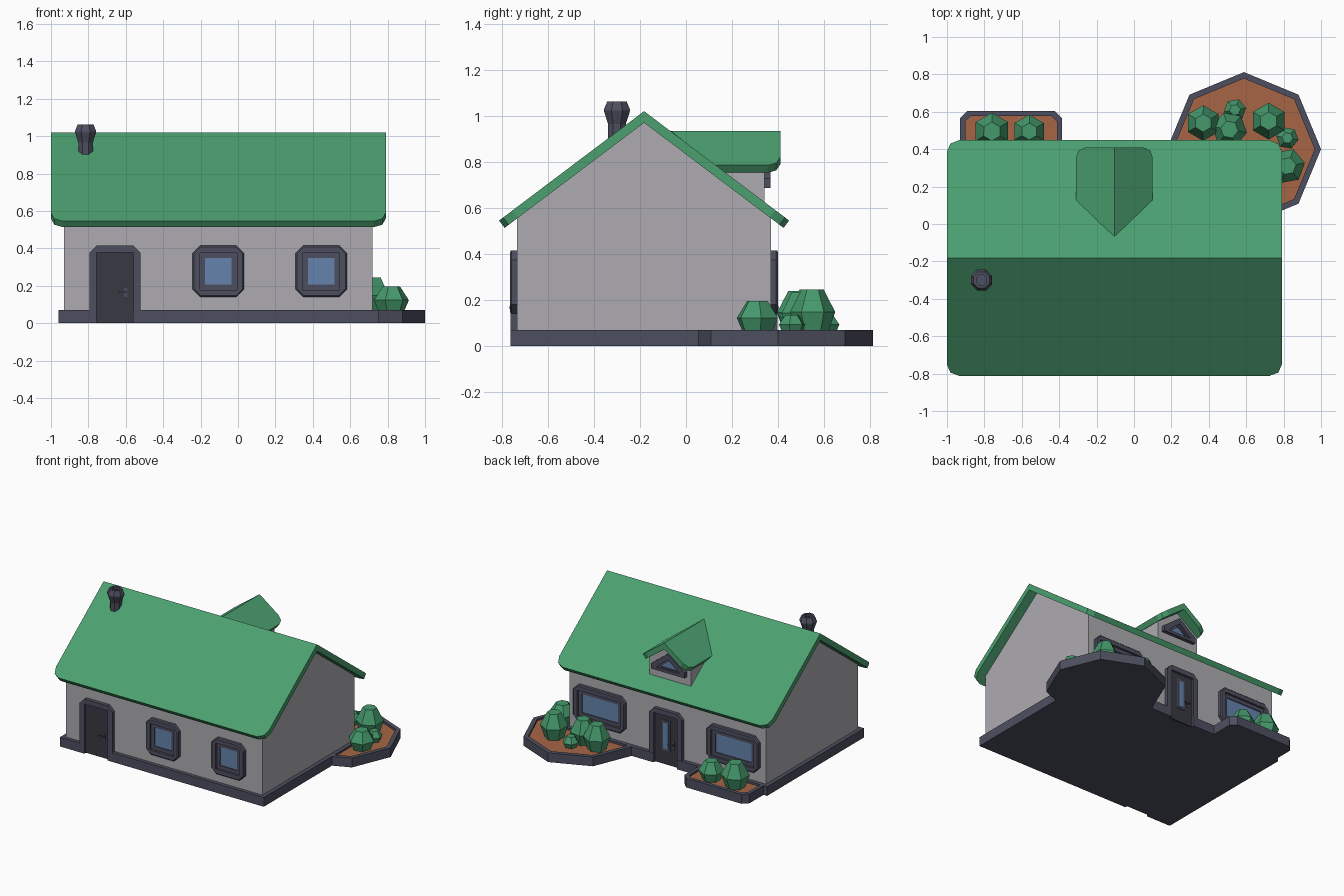
import bpy, bmesh, math
from mathutils import Vector

if "Cube" in bpy.data.objects:
    bpy.data.objects.remove(bpy.data.objects["Cube"])


def material(name, rgb):
    m = bpy.data.materials.new(name)
    m.diffuse_color = (*rgb, 1)
    m.use_nodes = True
    m.node_tree.nodes["Principled BSDF"].inputs["Base Color"].default_value = m.diffuse_color
    return m


WALL = material("plaster", (0.42, 0.41, 0.44))
ROOF = material("roof_green", (0.07, 0.35, 0.16))
TRIM = material("dark_trim", (0.075, 0.078, 0.115))
DOOR = material("door_dark", (0.04, 0.04, 0.055))
GLASS = material("glass_blue", (0.13, 0.23, 0.42))
SOIL = material("soil_brown", (0.38, 0.13, 0.06))
BUSH = material("leaf_green", (0.06, 0.32, 0.15))


def finish(name, bm, mat):
    bmesh.ops.remove_doubles(bm, verts=bm.verts, dist=0.0003)
    bmesh.ops.recalc_face_normals(bm, faces=bm.faces)
    me = bpy.data.meshes.new(name)
    bm.to_mesh(me)
    bm.free()
    me.materials.append(mat)
    ob = bpy.data.objects.new(name, me)
    bpy.context.collection.objects.link(ob)
    return ob


def loft(name, mat, loops, caps=True):
    """Bridge a stack of equally long closed loops, optionally capped."""
    bm = bmesh.new()
    rows = [[bm.verts.new(p) for p in loop] for loop in loops]
    n = len(rows[0])
    for a, b in zip(rows, rows[1:]):
        for i in range(n):
            bm.faces.new((a[i], a[(i + 1) % n], b[(i + 1) % n], b[i]))
    if caps:
        bm.faces.new(rows[0])
        bm.faces.new(rows[-1])
    return finish(name, bm, mat)


def at_z(pts, z):
    return [Vector((x, y, z)) for x, y in pts]


def ngon(cx, cy, r, n, turn=0.0):
    return [(cx + r * math.cos(turn + 2 * math.pi * i / n),
             cy + r * math.sin(turn + 2 * math.pi * i / n)) for i in range(n)]


def rect8(cx, cy, hw, hh, c=0.0005):
    """Rectangle with cut corners."""
    q = [(hw, hh - c), (hw - c, hh), (c - hw, hh), (-hw, hh - c),
         (-hw, c - hh), (c - hw, -hh), (hw - c, -hh), (hw, c - hh)]
    return [(cx + x, cy + y) for x, y in q]


def on_wall(pts, cx, s, yw, d):
    """Wall drawing (u, v) to world; s = -1 front, +1 back; d = outward depth."""
    return [Vector((cx - s * u, yw + s * d, v)) for u, v in pts]


FRONT, BACK = -0.735, 0.37
MID, RIDGE, SLOPE = -0.182, 1.02, 0.754

# house body
gable = [(FRONT, 0.02), (BACK, 0.02), (BACK, 0.555), (MID, 0.97), (FRONT, 0.555)]
loft("house_walls", WALL, [[Vector((x, y, z)) for y, z in gable] for x in (-0.93, 0.72)])


# gabled roofs: outline (along ridge, distance from ridge), mirrored over the ridge
def roof(name, outline, apex, slope, place, th=0.04):
    ang = math.atan(slope)
    bm = bmesh.new()
    for s in (-1, 1):
        top, low = [], []
        for a, r in outline:
            z = apex - r * slope
            top.append(bm.verts.new(place(a, s * r, z)))
            if r == 0:
                low.append(bm.verts.new(place(a, 0, z - th / math.cos(ang))))
            else:
                low.append(bm.verts.new(place(a, s * (r - th * math.sin(ang)),
                                              z - th * math.cos(ang))))
        bm.faces.new(top)
        bm.faces.new(low)
        n = len(outline)
        for i in range(n):
            j = (i + 1) % n
            if outline[i][1] or outline[j][1]:
                bm.faces.new((top[i], top[j], low[j], low[i]))
    return finish(name, bm, ROOF)


roof("main_roof", [(-1, 0), (-1, 0.57), (-0.982, 0.612), (-0.935, 0.63),
                   (0.725, 0.63), (0.772, 0.612), (0.79, 0.57), (0.79, 0)],
     RIDGE, SLOPE, lambda a, r, z: Vector((a, MID + r, z)))

# dormer
DX, DY = -0.105, 0.34
roof("dormer_roof", [(-0.067, 0), (0.125, 0.205), (0.355, 0.205), (0.392, 0.192),
                     (0.41, 0.155), (0.41, 0)],
     0.935, 0.73, lambda a, r, z: Vector((DX + r, a, z)))
dormer = [(-0.175, 0.6), (0.175, 0.6), (0.175, 0.757), (0, 0.885), (-0.175, 0.757)]
loft("dormer_walls", WALL, [on_wall(dormer, DX, 1, y, 0) for y in (0.0, DY)])
tri_out = [(-0.14, 0.687), (0.14, 0.687), (0.14, 0.728), (0, 0.835), (-0.14, 0.728)]
tri_mid = [(-0.095, 0.708), (0.095, 0.708), (0.092, 0.716), (0, 0.79), (-0.092, 0.716)]
tri_in = [(-0.07, 0.716), (0.07, 0.716), (0.068, 0.72), (0, 0.772), (-0.068, 0.72)]
loft("dormer_window_frame", TRIM, [on_wall(p, DX, 1, DY, d) for p, d in (
    (tri_out, -0.01), (tri_out, 0.027), (tri_mid, 0.027), (tri_mid, 0.012),
    (tri_in, 0.012), (tri_in, 0.002))], caps=False)
loft("dormer_glass", GLASS, [on_wall(tri_in, DX, 1, DY, d) for d in (-0.01, 0.005)])


# windows
def window(name, cx, s, hw, hh=0.137, cz=0.277):
    yw = BACK if s > 0 else FRONT
    steps = [(0, 0.04, -0.01), (0, 0.04, 0.022), (0.007, 0.036, 0.029), (0.038, 0.0005, 0.029),
             (0.038, 0.0005, 0.013), (0.066, 0.0005, 0.013), (0.066, 0.0005, 0.003)]
    loft(name + "_frame", TRIM, [on_wall(rect8(0, cz, hw - i, hh - i, c), cx, s, yw, d)
                                 for i, c, d in steps], caps=False)
    pane = rect8(0, cz, hw - 0.066, hh - 0.066)
    loft(name + "_glass", GLASS, [on_wall(pane, cx, s, yw, d) for d in (-0.01, 0.006)])


window("front_window_middle", -0.105, -1, 0.137)
window("front_window_right", 0.445, -1, 0.137)
window("back_window_right", 0.455, 1, 0.217)
window("back_window_left", -0.665, 1, 0.217)


# doors
def door(name, cx, s):
    yw = BACK if s > 0 else FRONT

    def slab(part, mat, pts, d0, d1):
        loft(name + part, mat, [on_wall(pts, cx, s, yw, d) for d in (d0, d1)])

    slab("_frame", TRIM, [(-0.137, 0.065), (-0.137, 0.375), (-0.098, 0.414), (0.098, 0.414),
                          (0.137, 0.375), (0.137, 0.065), (0.098, 0.065), (0.098, 0.377),
                          (-0.098, 0.377), (-0.098, 0.065)], -0.01, 0.027)
    slab("_panel", DOOR, rect8(0, 0.19, 0.099, 0.189), -0.01, 0.01)
    slab("_handle_plate", TRIM, rect8(0.058, 0.163, 0.009, 0.024, 0.003), 0.0, 0.015)
    slab("_handle_stem", TRIM, rect8(0.058, 0.167, 0.005, 0.005), 0.0, 0.03)
    slab("_handle_lever", TRIM, rect8(0.043, 0.167, 0.02, 0.006), 0.023, 0.032)
    if s > 0:
        slab("_pane_frame", TRIM, rect8(-0.005, 0.22, 0.034, 0.115), 0.0, 0.014)
        slab("_pane", GLASS, rect8(-0.005, 0.22, 0.022, 0.1), 0.0, 0.017)


FD, BD, N = -0.658, -0.105, 0.0975
door("front_door", FD, -1)
door("back_door", BD, 1)

# foundation with notches at both doors
base = [(-0.96, -0.762), (FD - N, -0.762), (FD - N, FRONT), (FD + N, FRONT), (FD + N, -0.762),
        (0.75, -0.762), (0.75, 0.4), (BD + N, 0.4), (BD + N, BACK), (BD - N, BACK),
        (BD - N, 0.4), (-0.96, 0.4)]
loft("foundation", TRIM, [at_z(base, z) for z in (0, 0.07)])


# planters
def planter(name, outer, inner):
    loft(name + "_rim", TRIM, [at_z(outer, 0), at_z(outer, 0.07), at_z(inner, 0.07),
                               at_z(inner, 0.04)])
    loft(name + "_soil", SOIL, [at_z(inner, z) for z in (0.042, 0.055)])


planter("round_planter", ngon(0.588, 0.4, 0.412, 8), ngon(0.588, 0.4, 0.378, 8))
planter("box_planter", rect8(-0.657, 0.455, 0.273, 0.15, 0.04),
        rect8(-0.657, 0.455, 0.245, 0.122, 0.03))

# bushes: x, y, radius, top height
bushes = [(0.37, 0.54, 0.095, 0.245), (0.51, 0.505, 0.095, 0.235), (0.54, 0.61, 0.06, 0.135),
          (0.72, 0.55, 0.098, 0.245), (0.82, 0.46, 0.06, 0.135), (0.82, 0.31, 0.095, 0.195),
          (-0.76, 0.495, 0.1, 0.24), (-0.56, 0.495, 0.09, 0.2)]
for k, (x, y, r, top) in enumerate(bushes):
    h = top - 0.05
    loft(f"bush_{k + 1}", BUSH,
         [at_z(ngon(x, y, r * f, 6, 0.52 + k * 0.35 * (k < 6)), 0.05 + h * g)
          for f, g in ((0.66, 0), (1, 0.5), (0.5, 1))])

# chimney
loft("chimney", TRIM, [at_z(ngon(-0.815, -0.3, r, 8, math.pi / 8), z) for r, z in (
    (0.042, 0.85), (0.042, 0.965), (0.061, 1.02), (0.061, 1.028), (0.046, 1.062),
    (0.03, 1.062), (0.03, 1.04))])
